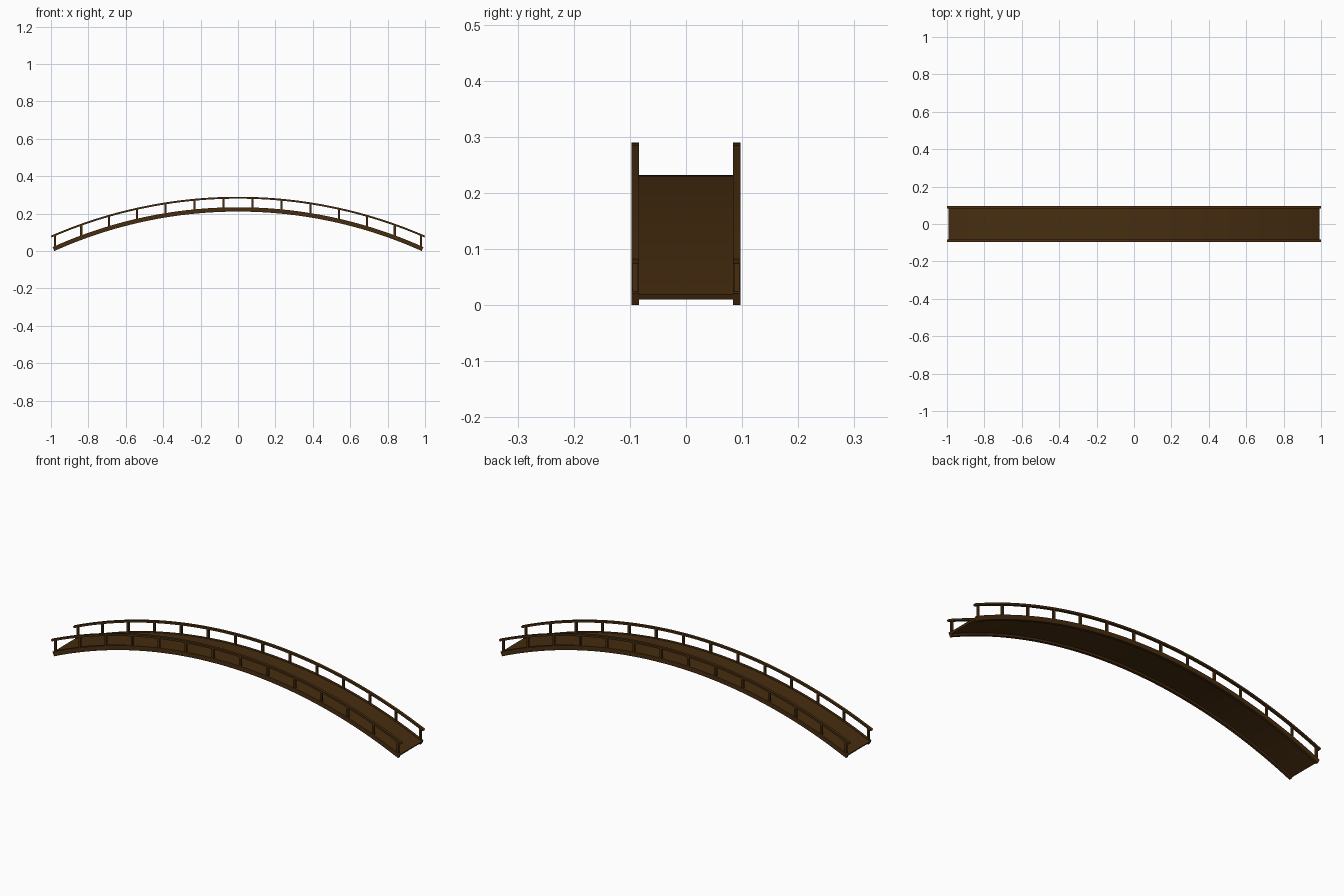
import bpy, bmesh, math

if "Cube" in bpy.data.objects:
    bpy.data.objects.remove(bpy.data.objects["Cube"])

wood = bpy.data.materials.new("dark brown wood")
wood.diffuse_color = (0.062, 0.026, 0.005, 1)
wood.use_nodes = True
wood.node_tree.nodes["Principled BSDF"].inputs["Base Color"].default_value = wood.diffuse_color


def arc_radius(half_span, rise):
    return (half_span ** 2 + rise ** 2) / (2 * rise)


def finish(bm, name, smooth=False):
    bmesh.ops.recalc_face_normals(bm, faces=bm.faces)
    me = bpy.data.meshes.new(name)
    bm.to_mesh(me)
    bm.free()
    me.materials.append(wood)
    ob = bpy.data.objects.new(name, me)
    bpy.context.collection.objects.link(ob)
    if smooth:
        bpy.ops.object.select_all(action='DESELECT')
        ob.select_set(True)
        bpy.context.view_layer.objects.active = ob
        bpy.ops.object.shade_smooth_by_angle(angle=math.radians(30))
    return ob


def arched_bar(name, r0, r1, cz, angle, y0, y1, n=52):
    """Rectangular section swept along a circular arc centred on (0, cz)."""
    bm = bmesh.new()
    rings = []
    for i in range(n + 1):
        a = -angle + 2 * angle * i / n
        s, c = math.sin(a), math.cos(a)
        rings.append([bm.verts.new((r * s, y, cz + r * c))
                      for r, y in ((r0, y0), (r1, y0), (r1, y1), (r0, y1))])
    for a, b in zip(rings, rings[1:]):
        for k in range(4):
            m = (k + 1) % 4
            bm.faces.new((a[k], a[m], b[m], b[k]))
    bm.faces.new(rings[0])
    bm.faces.new(rings[-1])
    return finish(bm, name, True)


# Main arch, measured along the underside of the side beams
R = arc_radius(0.982, 0.211)
CZ = 0.211 - R
ANGLE = math.asin(0.982 / R)

# Handrail arch, measured along its top
RR = arc_radius(1.0, 0.208)
RCZ = 0.29 - RR
RANGLE = math.asin(1.0 / RR)

# Walkway deck
arched_bar("deck", R + 0.011, R + 0.021, CZ, ANGLE, -0.084, 0.084)

POSTS = 14
for side, sy in (("front", -1), ("back", 1)):
    # Side beam and handrail
    y0, y1 = sorted((sy * 0.0835, sy * 0.0975))
    arched_bar(side + "_beam", R, R + 0.023, CZ, ANGLE, y0, y1)
    arched_bar(side + "_handrail", RR - 0.010, RR, RCZ, RANGLE, y0, y1)

    # Upright posts, evenly spaced along the arch
    bm = bmesh.new()
    for i in range(POSTS):
        a = -ANGLE + 2 * ANGLE * i / (POSTS - 1)
        x = max(-0.978, min(0.978, R * math.sin(a)))
        low = CZ + math.sqrt((R + 0.015) ** 2 - x * x)
        high = RCZ + math.sqrt((RR - 0.005) ** 2 - x * x)
        cube = bmesh.ops.create_cube(bm, size=1)["verts"]
        bmesh.ops.scale(bm, vec=(0.011, 0.010, high - low), verts=cube)
        bmesh.ops.translate(bm, vec=(x, sy * 0.0905, (low + high) / 2), verts=cube)
    finish(bm, side + "_posts")
